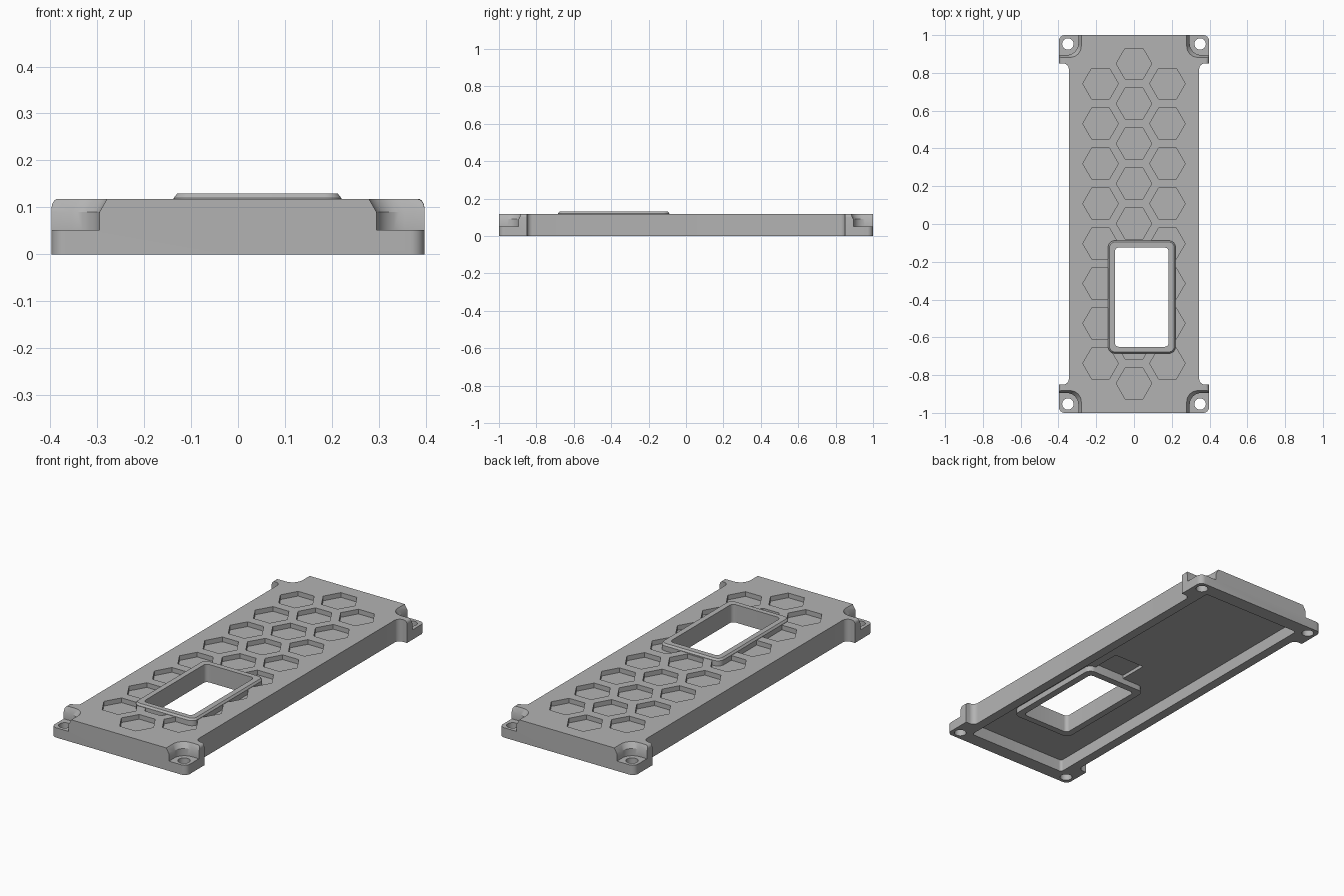
import bpy, bmesh
from math import pi, cos, sin
from mathutils import Vector

if "Cube" in bpy.data.objects:
    bpy.data.objects.remove(bpy.data.objects["Cube"])

grey = bpy.data.materials.new("plain_grey")
grey.use_nodes = True
colour = (0.45, 0.45, 0.45, 1)
grey.diffuse_color = colour
grey.node_tree.nodes["Principled BSDF"].inputs["Base Color"].default_value = colour

TOP = 0.118


def arc(cx, cy, r, a0, a1, n=8):
    return [(cx + r * cos(a0 + (a1 - a0) * i / n), cy + r * sin(a0 + (a1 - a0) * i / n))
            for i in range(n + 1)]


def rounded(x0, x1, y0, y1, r):
    corners = [(x1 - r, y1 - r), (x0 + r, y1 - r), (x0 + r, y0 + r), (x1 - r, y0 + r)]
    pts = []
    for k, (cx, cy) in enumerate(corners):
        pts += arc(cx, cy, r, k * pi / 2, (k + 1) * pi / 2)
    return pts


def loft(bm, rings, closed=False):
    """Skin a list of (outline, z) rings, capped unless closed on itself."""
    loops = [[bm.verts.new((x, y, z)) for x, y in pts] for pts, z in rings]
    n = len(loops[0])
    pairs = list(zip(loops, loops[1:])) + ([(loops[-1], loops[0])] if closed else [])
    for a, b in pairs:
        for i in range(n):
            j = (i + 1) % n
            bm.faces.new((a[i], a[j], b[j], b[i]))
    if not closed:
        bm.faces.new(loops[0][::-1])
        bm.faces.new(loops[-1])


def finish(name, bm):
    bmesh.ops.recalc_face_normals(bm, faces=bm.faces[:])
    mesh = bpy.data.meshes.new(name)
    bm.to_mesh(mesh)
    bm.free()
    mesh.materials.append(grey)
    obj = bpy.data.objects.new(name, mesh)
    bpy.context.collection.objects.link(obj)
    return obj


def select(obj):
    bpy.ops.object.select_all(action="DESELECT")
    obj.select_set(True)
    bpy.context.view_layer.objects.active = obj


def cut(obj, bm):
    cutter = finish("cutter", bm)
    cutter.hide_render = True
    mod = obj.modifiers.new("cut", "BOOLEAN")
    mod.operation, mod.solver, mod.object = "DIFFERENCE", "EXACT", cutter
    select(obj)
    bpy.ops.object.modifier_apply(modifier=mod.name)
    bpy.data.objects.remove(cutter)


def mirrored(pts, sx, sy):
    return [(x * sx, y * sy) for x, y in pts]


# Cover body: one quarter outline with a flared corner ear, mirrored four ways
quarter = arc(0.375, 0.82, 0.03, pi, pi / 2) + [(0.397, 0.85)] + arc(0.367, 0.97, 0.03, 0, pi / 2)
outline = (quarter + mirrored(quarter, -1, 1)[::-1]
           + mirrored(quarter, -1, -1) + mirrored(quarter, 1, -1)[::-1])
bm = bmesh.new()
loft(bm, [(outline, 0), (outline, TOP)])
# Round the upper edges of both ends and the ears
rim = [e for e in bm.edges if all(v.co.z > 0.1 for v in e.verts)
       and all(abs(v.co.x) > 0.396 or abs(v.co.y) > 0.96 for v in e.verts)]
bmesh.ops.bevel(bm, geom=rim, offset=0.018, segments=5, profile=0.5, affect="EDGES")
cover = finish("cover_body", bm)

# Corner screw pockets, flared a little toward the top
bm = bmesh.new()
for sx in (-1, 1):
    for sy in (-1, 1):
        low = mirrored(rounded(0.295, 0.6, 0.895, 1.3, 0.06), sx, sy)
        high = mirrored(rounded(0.279, 0.6, 0.882, 1.3, 0.06), sx, sy)
        loft(bm, [(low, 0.052), (low, 0.09), (high, TOP), (high, 0.2)])
cut(cover, bm)

# Screw holes
bm = bmesh.new()
for sx in (-1, 1):
    for sy in (-1, 1):
        ring = arc(sx * 0.35, sy * 0.953, 0.03, 0, 2 * pi, 32)[:-1]
        loft(bm, [(ring, -0.1), (ring, 0.2)])
cut(cover, bm)

# Hollow underside
bm = bmesh.new()
cavity = rounded(-0.295, 0.295, -0.925, 0.925, 0.015)
loft(bm, [(cavity, -0.1), (cavity, 0.065)])
cut(cover, bm)

# Shallow recess in the inner ceiling beside the window
bm = bmesh.new()
recess = rounded(0, 0.18, -0.12, 0.07, 0.004)
loft(bm, [(recess, 0.05), (recess, 0.083)])
cut(cover, bm)

# Honeycomb recesses in three staggered columns
bm = bmesh.new()
for x, first, count in ((-0.177, 0.743, 8), (0, 0.849, 9), (0.177, 0.743, 8)):
    for i in range(count):
        hexagon = arc(x, first - i * 0.2116, 0.094, 0, 2 * pi, 6)[:-1]
        loft(bm, [(hexagon, TOP - 0.025), (hexagon, 0.2)])
cut(cover, bm)

# Window opening
bm = bmesh.new()
hole = rounded(-0.115, 0.195, -0.665, -0.11, 0.02)
loft(bm, [(hole, -0.1), (hole, 0.2)])
cut(cover, bm)

# Window frame: a raised collar that also reaches below the ceiling
outer = rounded(-0.137, 0.22, -0.685, -0.088, 0.035)
lip = rounded(-0.129, 0.212, -0.677, -0.096, 0.027)
inner = rounded(-0.101, 0.183, -0.65, -0.125, 0.02)
bm = bmesh.new()
loft(bm, [(outer, 0.035), (outer, 0.12), (lip, 0.13), (inner, 0.13), (inner, 0.035)], closed=True)
frame = finish("window_frame", bm)

for obj in (cover, frame):
    select(obj)
    bpy.ops.object.shade_smooth_by_angle(angle=pi / 6)
